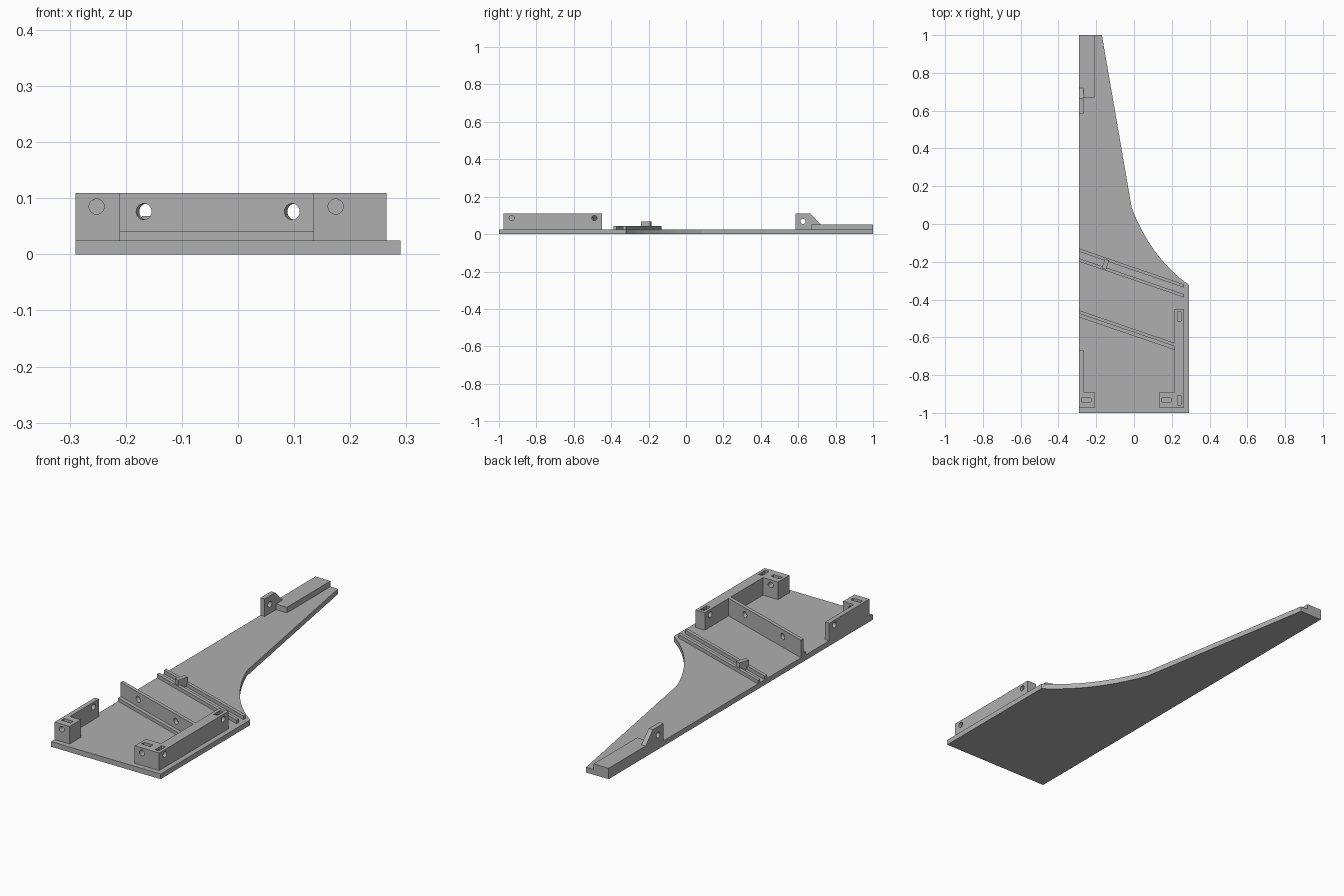
import bpy, bmesh, math
from mathutils import Vector, Matrix

cube = bpy.data.objects.get("Cube")
if cube:
    bpy.data.objects.remove(cube, do_unlink=True)

grey = bpy.data.materials.new("plain grey")
grey.use_nodes = True
grey.diffuse_color = (0.43, 0.43, 0.43, 1)
grey.node_tree.nodes["Principled BSDF"].inputs["Base Color"].default_value = (0.43, 0.43, 0.43, 1)

FLOOR = 0.025    # top of the base plate
TOP = 0.109      # top of the brackets
LEFT = -0.29
SLOPE = -0.342   # slant of the diagonal ribs


def finish(name, bm):
    bmesh.ops.recalc_face_normals(bm, faces=bm.faces[:])
    mesh = bpy.data.meshes.new(name)
    bm.to_mesh(mesh)
    bm.free()
    mesh.materials.append(grey)
    obj = bpy.data.objects.new(name, mesh)
    bpy.context.collection.objects.link(obj)
    return obj


def prism(name, points, push):
    """Extrude a flat outline of 3D points along a vector."""
    bm = bmesh.new()
    face = bm.faces.new([bm.verts.new(p) for p in points])
    new = bmesh.ops.extrude_face_region(bm, geom=[face])["geom"]
    bmesh.ops.translate(bm, vec=push, verts=[g for g in new if isinstance(g, bmesh.types.BMVert)])
    return finish(name, bm)


def plan(name, outline, z0, z1):
    return prism(name, [(x, y, z0) for x, y in outline], (0, 0, z1 - z0))


def box(name, x0, x1, y0, y1, z0, z1):
    return plan(name, [(x0, y0), (x1, y0), (x1, y1), (x0, y1)], z0, z1)


def rib(name, y, width, x1, z1):
    """Slanted bar starting at the straight left edge."""
    end = y + SLOPE * (x1 - LEFT)
    return plan(name, [(LEFT, y - width), (x1, end - width), (x1, end), (LEFT, y)], FLOOR - 0.002, z1)


def cut(obj, cutter):
    mod = obj.modifiers.new("cut", "BOOLEAN")
    mod.operation = "DIFFERENCE"
    mod.solver = "EXACT"
    mod.object = cutter
    cutter.hide_render = True
    bpy.context.view_layer.objects.active = obj
    bpy.ops.object.modifier_apply(modifier=mod.name)
    bpy.data.objects.remove(cutter, do_unlink=True)


def drill(obj, centre, direction, length, radius=0.0135):
    bm = bmesh.new()
    turn = Vector(direction).to_track_quat("Z", "Y").to_matrix().to_4x4()
    bmesh.ops.create_cone(bm, cap_ends=True, segments=24, radius1=radius, radius2=radius,
                          depth=length, matrix=Matrix.Translation(centre) @ turn)
    cut(obj, finish("hole_cutter", bm))


def slot(obj, x0, x1, y0, y1):
    cut(obj, box("slot_cutter", x0, x1, y0, y1, 0.06, TOP + 0.02))


# Base plate with straight left edge, tapering tail and a concave flank
a, b, c = Vector((0.29, -0.322)), Vector((0.09, -0.18)), Vector((-0.012, 0.085))
steps = 16
flank = [a * (1 - t) ** 2 + b * 2 * t * (1 - t) + c * t * t for t in (i / steps for i in range(steps + 1))]
plan("base_plate", [(LEFT, -1), (0.29, -1)] + [tuple(p) for p in flank] + [(-0.17, 1), (LEFT, 1)], 0, FLOOR)

# Corner brackets
low = FLOOR - 0.002
right = plan("large_bracket", [(0.135, -0.975), (0.265, -0.975), (0.265, -0.45), (0.215, -0.45),
                               (0.215, -0.89), (0.135, -0.89)], low, TOP)
slot(right, 0.148, 0.195, -0.942, -0.922)
slot(right, 0.23, 0.25, -0.957, -0.907)
slot(right, 0.23, 0.25, -0.513, -0.465)
drill(right, (0.174, -0.93, 0.085), (0, 1, 0), 0.2)
for y in (-0.932, -0.49):
    drill(right, (0.24, y, 0.086), (1, 0, 0), 0.07)

left = plan("small_bracket", [(LEFT, -0.975), (-0.21, -0.975), (-0.21, -0.89), (-0.268, -0.89),
                              (-0.268, -0.67), (LEFT, -0.67)], low, TOP)
slot(left, -0.277, -0.228, -0.942, -0.922)
drill(left, (-0.252, -0.93, 0.085), (0, 1, 0), 0.2)
drill(left, (-0.28, -0.71, 0.086), (1, 0, 0), 0.06)

# Diagonal wall with a low ledge in front of it
wall = rib("diagonal_wall", -0.457, 0.018, 0.217, TOP)
rib("wall_ledge", -0.474, 0.02, 0.217, 0.041)
for x in (-0.165, 0.099):
    y = -0.466 + SLOPE * (x - LEFT)
    drill(wall, (x, y, 0.076), (-SLOPE, 1, 0), 0.1, 0.0145)

# Twin guide rails with a small stop block across them
rib("back_guide_rail", -0.13, 0.017, 0.265, 0.042)
rib("front_guide_rail", -0.182, 0.017, 0.265, 0.042)
along = Vector((1, SLOPE)).normalized()
across = Vector((-along.y, along.x))
mid = Vector((-0.151, -0.213))
plan("stop_block", [tuple(mid + along * (u * 0.012) + across * (v * 0.026))
                    for u, v in ((-1, -1), (1, -1), (1, 1), (-1, 1))], low, 0.068)

# Tail strip and pierced lug
box("tail_strip", LEFT, -0.21, 0.67, 1, low, 0.052)
profile = [(0.585, low), (0.73, low), (0.73, 0.042), (0.665, TOP), (0.585, TOP)]
lug = prism("tail_lug", [(LEFT, y, z) for y, z in profile], (0.022, 0, 0))
drill(lug, (-0.279, 0.625, 0.068), (1, 0, 0), 0.06, 0.014)
